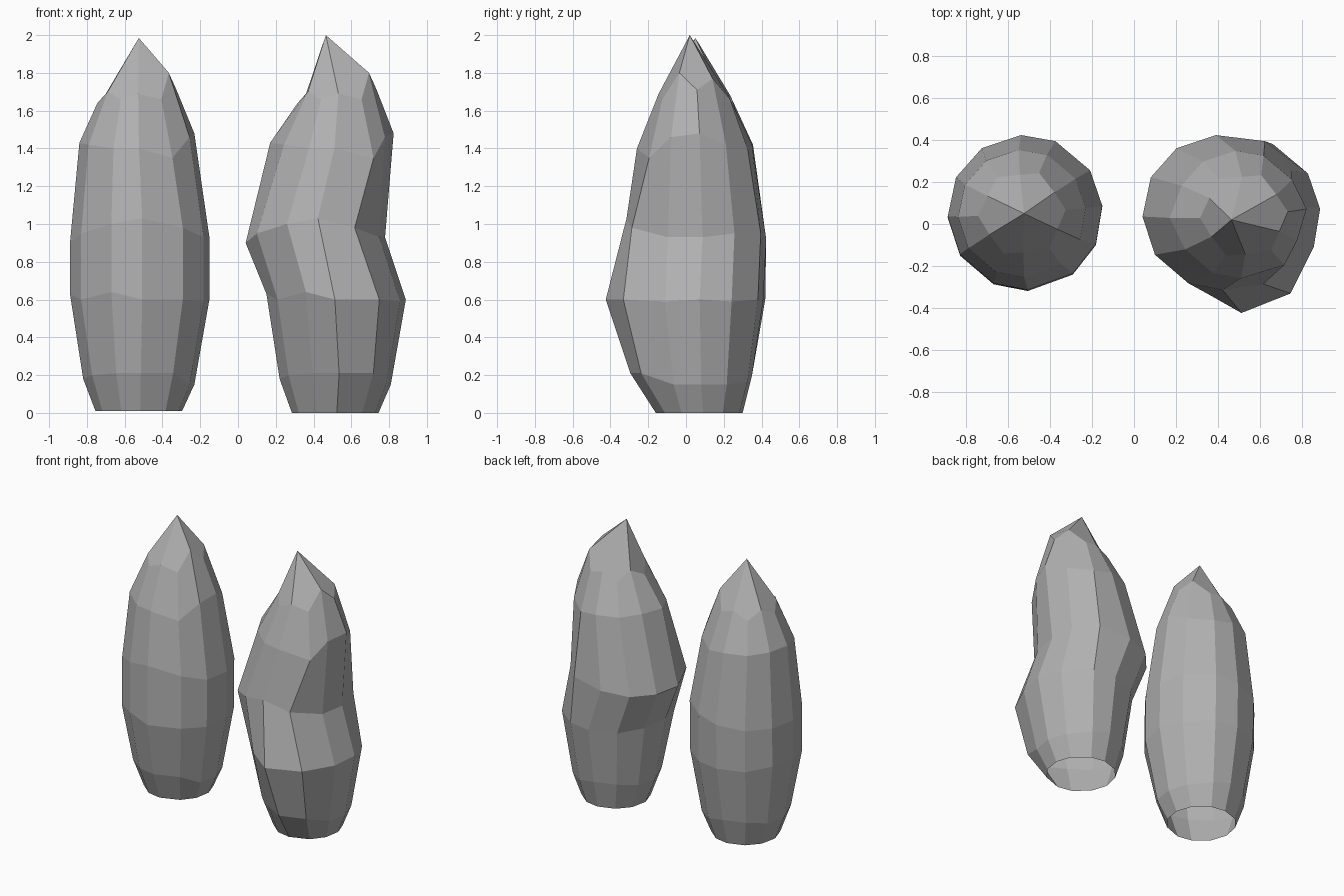
import bpy, bmesh
from math import radians, cos, sin

if "Cube" in bpy.data.objects:
    bpy.data.objects.remove(bpy.data.objects["Cube"])

# Shared uneven 12-sided cross-section
ANGLES = [5, 33, 67, 93, 124, 153, 183, 213, 246, 272, 308, 336]
# Ring radii from the base up
RADII = [0.23, 0.295, 0.37, 0.37, 0.305, 0.21]
# Height of every ring around the columns
HEIGHTS = [
    [0.0] * 12,
    [.15, .15, .17, .2, .2, .18, .18, .2, .21, .21, .21, .15],
    [.6, .59, .6, .6, .6, .62, .63, .6, .64, .6, .6, .59],
    [.93, .95, .95, .92, .9, .9, .9, .95, 1.0, 1.03, .98, .93],
    [1.48, 1.42, 1.4, 1.42, 1.42, 1.43, 1.43, 1.42, 1.4, 1.4, 1.35, 1.46],
    [1.71, 1.77, 1.66, 1.68, 1.63, 1.69, 1.64, 1.7, 1.66, 1.69, 1.66, 1.8],
]

grey = bpy.data.materials.new("dark_grey")
grey.diffuse_color = (0.44, 0.44, 0.44, 1)
grey.use_nodes = True
grey.node_tree.nodes["Principled BSDF"].inputs["Base Color"].default_value = grey.diffuse_color


def make_pod(name, centres, apex, base, nudges):
    """Loft faceted rings up to a point, open below; nudges move corners (ring, column)."""
    bm = bmesh.new()
    rings = []
    for k, (cx, cy) in enumerate(centres):
        ring = []
        for i, a in enumerate(ANGLES):
            dx, dy = nudges.get((k, i), (0, 0))
            r = RADII[k] * (0.88 if k == 5 and i % 2 else 1)
            ring.append(bm.verts.new((cx + r * cos(radians(a)) + dx,
                                      cy + r * sin(radians(a)) + dy,
                                      max(HEIGHTS[k][i], base))))
        rings.append(ring)
    # Side walls
    for i in range(12):
        j = (i + 1) % 12
        for lo, hi in zip(rings, rings[1:]):
            bm.faces.new((lo[i], lo[j], hi[j], hi[i]))
    # Six kite-shaped facets meeting at the tip
    tip = bm.verts.new(apex)
    top = rings[-1]
    for i in range(0, 12, 2):
        bm.faces.new((top[i - 1], top[i], top[i + 1], tip))
    bmesh.ops.recalc_face_normals(bm, faces=bm.faces)
    mesh = bpy.data.meshes.new(name)
    bm.to_mesh(mesh)
    bm.free()
    mesh.materials.append(grey)
    obj = bpy.data.objects.new(name, mesh)
    bpy.context.collection.objects.link(obj)
    return obj


# Straight pod on the left
make_pod("straight_pod",
         [(-.525, .065), (-.525, .055), (-.52, .05), (-.52, .055), (-.535, .05), (-.535, .05)],
         (-.525, .05, 1.985), 0.01, {})

# Bent pod on the right: waist shifted left, front pushed out low down
make_pod("bent_pod",
         [(.515, .07), (.515, .055), (.52, .04), (.41, .055), (.5, .045), (.525, .04)],
         (.465, .02, 2.0), 0.0,
         {(1, 9): (.01, -.055), (1, 10): (.02, -.06),
          (2, 8): (-.01, -.04), (2, 9): (-.02, -.095), (2, 10): (0, -.08),
          (3, 1): (.03, 0), (3, 2): (.07, 0), (3, 10): (-.02, -.05),
          (4, 6): (-.025, 0), (4, 0): (.02, 0), (4, 10): (.03, 0)})
